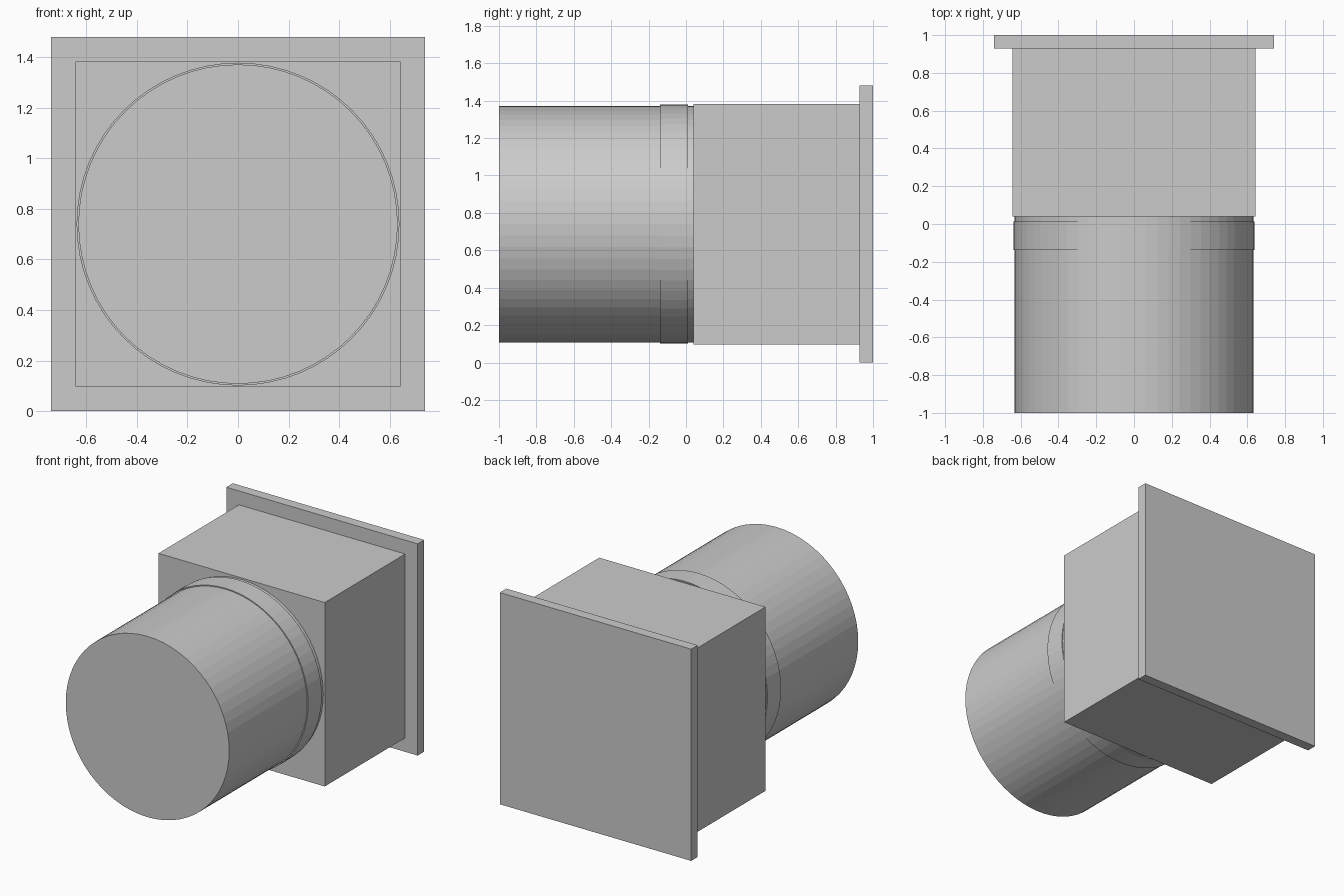
import bpy, bmesh
from mathutils import Matrix, Vector

if "Cube" in bpy.data.objects:
    bpy.data.objects.remove(bpy.data.objects["Cube"])

CZ = 0.74  # height of the common axis

grey = bpy.data.materials.new("plain_grey")
grey.diffuse_color = (0.6, 0.6, 0.6, 1)
grey.use_nodes = True
grey.node_tree.nodes["Principled BSDF"].inputs["Base Color"].default_value = grey.diffuse_color


def finish(name, bm):
    mesh = bpy.data.meshes.new(name)
    bm.to_mesh(mesh)
    bm.free()
    mesh.materials.append(grey)
    obj = bpy.data.objects.new(name, mesh)
    bpy.context.collection.objects.link(obj)
    return obj


def block(name, half, y0, y1):
    """Square block centred on the axis, spanning y0..y1."""
    bm = bmesh.new()
    m = Matrix.Translation((0, (y0 + y1) / 2, CZ)) @ Matrix.Diagonal((2 * half, y1 - y0, 2 * half, 1))
    bmesh.ops.create_cube(bm, size=1, matrix=m)
    return finish(name, bm)


def drum(name, radius, y0, y1, sides=64):
    """Capped cylinder along y, spanning y0..y1."""
    bm = bmesh.new()
    m = Matrix.Translation((0, (y0 + y1) / 2, CZ)) @ Matrix.Rotation(1.5707963, 4, 'X')
    bmesh.ops.create_cone(bm, cap_ends=True, segments=sides, radius1=radius,
                          radius2=radius, depth=y1 - y0, matrix=m)
    return finish(name, bm)


# Square wall flange and housing at the back
block("wall_flange", 0.74, 0.928, 1.0)
block("square_housing", 0.643, 0.04, 0.928)

# Round pipe at the front with a thin raised collar
drum("round_pipe", 0.632, -1.0, 0.04)
drum("pipe_collar", 0.639, -0.138, 0.012)
